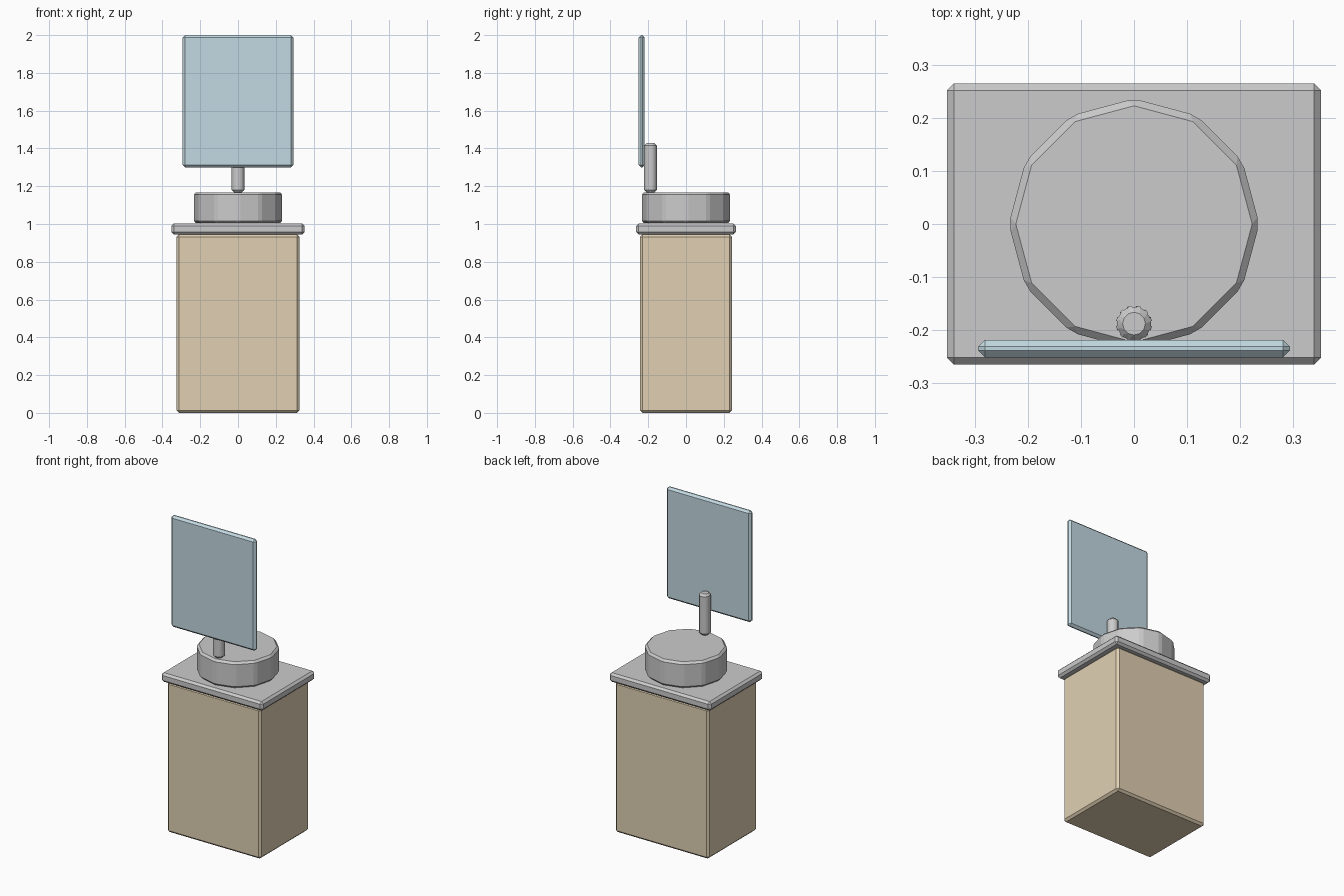
import bpy

if "Cube" in bpy.data.objects:
    bpy.data.objects.remove(bpy.data.objects["Cube"])

BEVEL = 0.013


def material(name, rgb):
    m = bpy.data.materials.new(name)
    m.diffuse_color = (*rgb, 1)
    m.use_nodes = True
    m.node_tree.nodes["Principled BSDF"].inputs["Base Color"].default_value = m.diffuse_color
    return m


def finish(name, mat):
    ob = bpy.context.object
    ob.name = name
    bpy.ops.object.transform_apply(location=False, rotation=False, scale=True)
    # single chamfer on every edge; the thin post lets its chamfers overlap
    b = ob.modifiers.new("chamfer", 'BEVEL')
    b.width = BEVEL
    b.segments = 1
    b.limit_method = 'NONE'
    b.use_clamp_overlap = False
    if mat:
        ob.data.materials.append(mat)
    return ob


def box(name, half_x, y0, y1, z0, z1, mat=None):
    bpy.ops.mesh.primitive_cube_add(size=1, location=(0, (y0 + y1) / 2, (z0 + z1) / 2))
    bpy.context.object.scale = (2 * half_x, y1 - y0, z1 - z0)
    return finish(name, mat)


def drum(name, radius, y, z0, z1):
    bpy.ops.mesh.primitive_cylinder_add(vertices=12, radius=radius, depth=z1 - z0,
                                        location=(0, y, (z0 + z1) / 2))
    return finish(name, None)


wood = material("wood", (0.75, 0.63, 0.45))
blue = material("blue_panel", (0.55, 0.70, 0.76))

# Cabinet and counter top
box("cabinet", 0.325, -0.243, 0.243, 0.0, 0.945, wood)
box("counter_top", 0.353, -0.265, 0.265, 0.945, 1.002)

# Round base and post
drum("round_base", 0.2365, 0.0, 1.004, 1.168)
drum("post", 0.035, -0.188, 1.168, 1.428)

# Display panel
box("display_panel", 0.294, -0.2515, -0.2185, 1.30, 2.0, blue)
